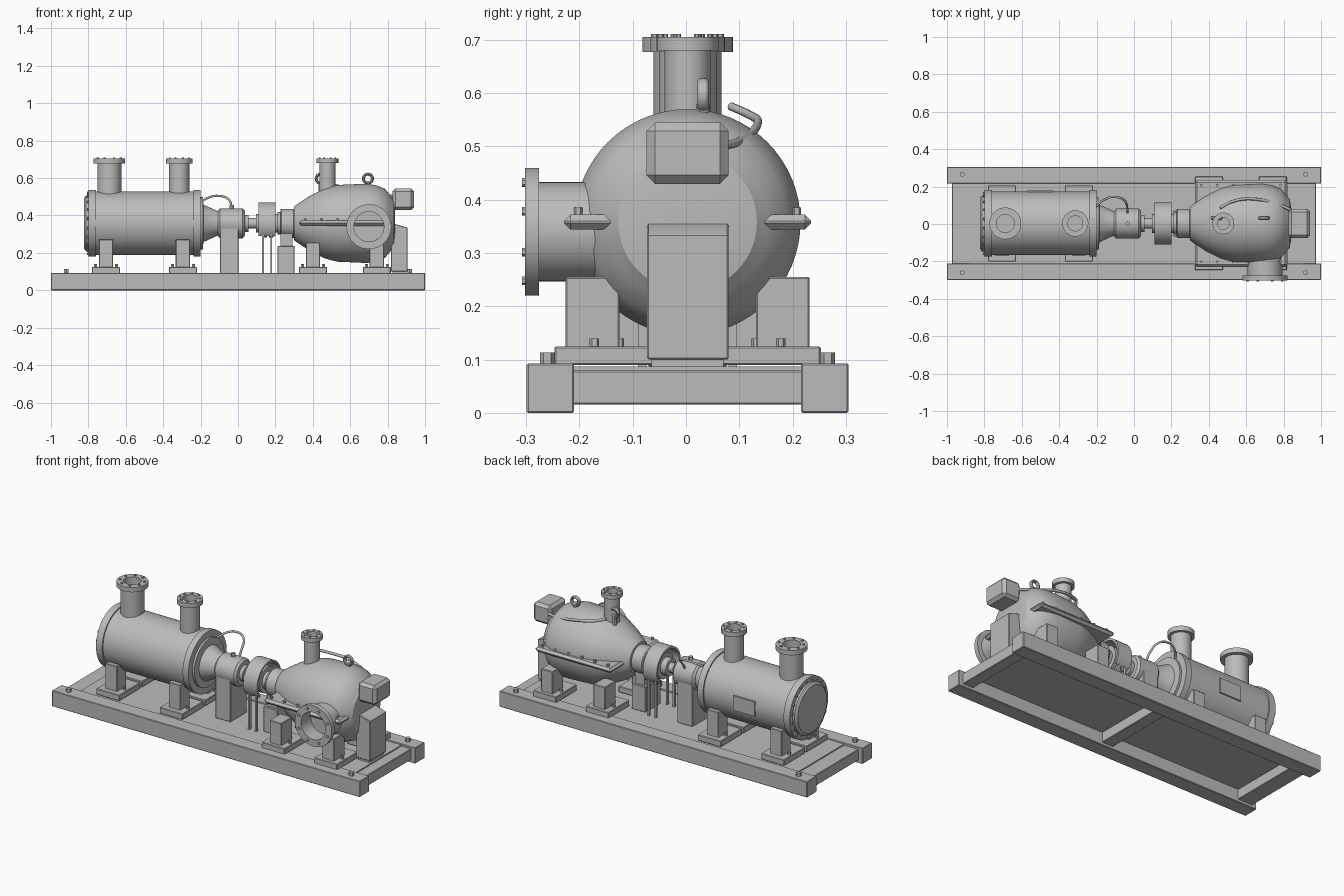
import bpy, bmesh
from math import sin, cos, pi, radians
from mathutils import Vector

cube = bpy.data.objects.get("Cube")
if cube:
    bpy.data.objects.remove(cube, do_unlink=True)

grey = bpy.data.materials.new("machine grey")
grey.use_nodes = True
grey.diffuse_color = (0.5, 0.5, 0.5, 1)
grey.node_tree.nodes["Principled BSDF"].inputs["Base Color"].default_value = (0.5, 0.5, 0.5, 1)

YC, AXIS_Z = 0.003, 0.358      # centre line of the machine
X, Y, Z = Vector((1, 0, 0)), Vector((0, 1, 0)), Vector((0, 0, 1))
made = []


def finish(name, bm):
    bmesh.ops.recalc_face_normals(bm, faces=bm.faces)
    mesh = bpy.data.meshes.new(name)
    bm.to_mesh(mesh)
    bm.free()
    mesh.materials.append(grey)
    obj = bpy.data.objects.new(name, mesh)
    bpy.context.collection.objects.link(obj)
    made.append(obj)
    return obj


def box(name, x, y, z, bevel=0.003):
    bm = bmesh.new()
    bmesh.ops.create_cube(bm, size=1)
    for v in bm.verts:
        v.co = [lo + (c + 0.5) * (hi - lo) for c, (lo, hi) in zip(v.co, (x, y, z))]
    if bevel:
        bmesh.ops.bevel(bm, geom=bm.edges[:], offset=bevel, segments=1, affect='EDGES')
    return finish(name, bm)


def lathe(name, profile, axis, origin, n=48, arc=(0, 360)):
    """Turn (radius, distance) points about an axis; a partial arc gets end caps."""
    bm = bmesh.new()
    rot = axis.to_track_quat('Z', 'Y')
    full = arc[1] - arc[0] == 360
    rings = []
    for i in range(n if full else n + 1):
        a = radians(arc[0] + (arc[1] - arc[0]) * i / n)
        rings.append([bm.verts.new(rot @ Vector((r * cos(a), r * sin(a), d)) + Vector(origin))
                      for r, d in profile])
    pairs = list(zip(rings, rings[1:] + rings[:1])) if full else list(zip(rings, rings[1:]))
    k = len(profile)
    for a, b in pairs:
        for j in range(k - 1 if full else k):
            m = (j + 1) % k
            bm.faces.new((a[j], a[m], b[m], b[j]))
    if not full:
        bm.faces.new(rings[0])
        bm.faces.new(rings[-1])
    bmesh.ops.remove_doubles(bm, verts=bm.verts, dist=1e-5)
    return finish(name, bm)


def rod(name, r, length, axis, origin, n=32, c=0.0):
    """Solid cylinder with optional chamfered ends."""
    return lathe(name, [(0, 0), (r - c, 0), (r, c), (r, length - c), (r - c, length), (0, length)],
                 axis, origin, n)


def bolts(name, points, axis, r=0.008, h=0.008):
    bm = bmesh.new()
    rot = axis.to_track_quat('Z', 'Y')
    for p in points:
        new = bmesh.ops.create_cone(bm, cap_ends=True, segments=6, radius1=r, radius2=r, depth=h)
        for v in new["verts"]:
            v.co = rot @ (v.co + Vector((0, 0, h / 2))) + Vector(p)
    finish(name, bm)


def ring_points(centre, axis, radius, count):
    rot = axis.to_track_quat('Z', 'Y')
    return [Vector(centre) + rot @ Vector((radius * cos(a), radius * sin(a), 0))
            for a in [2 * pi * (i + 0.5) / count for i in range(count)]]


def nozzle(name, origin, axis, length, r, flange_r, thick, bore, depth, bolt_r):
    """Open flanged pipe stub; origin is the buried end."""
    lathe(name, [(r, 0), (r, length - thick), (flange_r, length - thick), (flange_r, length),
                 (bore, length), (bore, length - depth), (0, length - depth)], axis, origin)
    tip = Vector(origin) + axis * length
    bolts(name + "_bolts", ring_points(tip, axis, (flange_r + bore) / 2, 8), axis, bolt_r, 0.006)


def tube(name, pts, r):
    curve = bpy.data.curves.new(name, 'CURVE')
    curve.dimensions = '3D'
    curve.bevel_depth, curve.bevel_resolution, curve.use_fill_caps = r, 2, True
    sp = curve.splines.new('BEZIER')
    sp.bezier_points.add(len(pts) - 1)
    for b, p in zip(sp.bezier_points, pts):
        b.co = p
        b.handle_left_type = b.handle_right_type = 'AUTO'
    curve.materials.append(grey)
    bpy.context.collection.objects.link(bpy.data.objects.new(name, curve))


# Skid frame
for side, s in (("right", -1), ("left", 1)):
    y = sorted((YC + s * 0.213, YC + s * 0.302))
    box(f"{side}_rail", (-1, 1), y, (0, 0.093))
    bolts(f"{side}_rail_bolts", [(s2 * 0.918, YC + s * 0.263, 0.093) for s2 in (-1, 1)], Z, 0.014, 0.02)
for name, x in (("rear", (-0.973, -0.877)), ("middle", (-0.037, 0.037)), ("front", (0.904, 0.973))):
    box(f"{name}_cross_member", x, (-0.22, 0.22), (0.016, 0.08))
box("deck_plate", (-0.88, 0.91), (-0.22, 0.22), (0.074, 0.087), 0)

# Foot pedestals under both machines
for unit, xs, inner, outer, top, edge in (
        ("tank", (-0.706, -0.295), 0.085, 0.172, 0.272, 0.203),
        ("pump", (0.401, 0.742), 0.128, 0.229, 0.255, 0.25)):
    for i, x in enumerate(xs):
        for s in (-1, 1):
            py = sorted((YC + s * (edge - 0.195), YC + s * edge))
            box(f"{unit}_foot_plate", (x - 0.075, x + 0.075), py, (0.09, 0.125))
            box(f"{unit}_foot_post", (x - 0.038, x + 0.038),
                sorted((YC + s * inner, YC + s * outer)), (0.12, top))
            bolts(f"{unit}_foot_bolts", [(x + d, YC + s * (edge - 0.075), 0.125) for d in (-0.056, 0.056)],
                  Z, 0.009, 0.015)

# Horizontal tank with end flanges
lathe("tank_shell", [(0, -0.823), (0.135, -0.823), (0.15, -0.812), (0.15, -0.8), (0.178, -0.8),
                     (0.178, -0.76), (0.17, -0.76), (0.17, -0.237), (0.178, -0.237), (0.178, -0.2),
                     (0.14, -0.2), (0.14, -0.188), (0.1, -0.185), (0.066, -0.11), (0.066, -0.09),
                     (0, -0.09)], X, (0, YC, AXIS_Z), 64)
bolts("tank_end_bolts", ring_points((-0.8, YC, AXIS_Z), -X, 0.164, 20), -X, 0.007, 0.008)
nozzle("tank_inlet", (-0.688, YC, 0.49), Z, 0.215, 0.064, 0.085, 0.028, 0.048, 0.12, 0.007)
nozzle("tank_outlet", (-0.314, YC, 0.49), Z, 0.215, 0.054, 0.07, 0.028, 0.04, 0.12, 0.006)
box("tank_name_plate", (-0.57, -0.43), (YC + 0.168, YC + 0.177), (0.315, 0.4), 0)

# Bearing housing and shaft
rod("bearing_housing", 0.08, 0.145, X, (-0.108, YC, AXIS_Z), 40, 0.012)
box("bearing_pedestal", (-0.097, 0.002), (YC - 0.075, YC + 0.075), (0.087, AXIS_Z))
rod("bearing_cap", 0.012, 0.03, Z, (-0.033, YC, 0.427), 12)
rod("drive_shaft", 0.028, 0.27, X, (0.03, YC, AXIS_Z))
rod("shaft_collar", 0.045, 0.02, X, (0.037, YC, AXIS_Z))

# Coupling with arched guard on thin legs
for i, (x, r, w) in enumerate(((0.095, 0.05, 0.035), (0.13, 0.075, 0.025), (0.165, 0.075, 0.025),
                               (0.19, 0.05, 0.03))):
    rod(f"coupling_disc_{i}", r, w, X, (x, YC, AXIS_Z), 32)
lathe("coupling_guard", [(0.112, 0), (0.112, 0.09), (0.1, 0.09), (0.1, 0)], X,
      (0.11, YC, AXIS_Z), 32, (-38, 218))
for x in (0.133, 0.178):
    for s in (-1, 1):
        box("guard_leg", (x - 0.005, x + 0.005), (YC + s * 0.085 - 0.008, YC + s * 0.085 + 0.008),
            (0.085, 0.31), 0)
rod("pump_seal_ring", 0.06, 0.02, X, (0.212, YC, AXIS_Z))
rod("pump_bearing", 0.078, 0.075, X, (0.228, YC, AXIS_Z), 40, 0.005)
box("pump_bearing_post", (0.212, 0.303), (YC - 0.07, YC + 0.07), (0.087, 0.237))
box("pump_bearing_neck", (0.228, 0.292), (YC - 0.055, YC + 0.055), (0.23, AXIS_Z), 0)

# Pump casing with split flange
lathe("pump_casing", [(0, 0.3), (0.09, 0.3), (0.105, 0.32), (0.148, 0.385), (0.188, 0.465), (0.205, 0.53),
                      (0.212, 0.69), (0.203, 0.74), (0.185, 0.785), (0.15, 0.815), (0.13, 0.833),
                      (0.082, 0.84), (0, 0.84)], X, (0, YC, AXIS_Z), 64)
split = box("casing_split_flange", (0.325, 0.82), (YC - 0.232, YC + 0.232), (0.344, 0.372), 0.012)
bolts("split_flange_bolts", [(0.36 + 0.085 * i, YC + s * 0.205, 0.37)
                             for i in range(6) for s in (-1, 1)], Z, 0.008, 0.015)
nozzle("pump_suction", (0.7, -0.13, 0.34), -Y, 0.172, 0.093, 0.12, 0.026, 0.08, 0.09, 0.008)
nozzle("pump_discharge", (0.478, YC, 0.5), Z, 0.205, 0.043, 0.058, 0.025, 0.032, 0.1, 0.005)

# Lifting eyes
for x in (0.442, 0.695):
    ring = [(0.024 + 0.008 * cos(a), 0.011 * sin(a)) for a in [2 * pi * i / 10 for i in range(11)]]
    lathe("lifting_eye", ring, Y, (x, 0.032, 0.597), 24)
    rod("lifting_eye_stem", 0.012, 0.055, Z, (x, 0.032, 0.525), 12)

# Control box, end post and thin lines
box("control_box", (0.825, 0.942), (-0.074, 0.08), (0.43, 0.545), 0.016)
post = box("end_post", (0.818, 0.907), (-0.073, 0.08), (0.1, 0.36))
for v in post.data.vertices:
    if v.co.z > 0.3 and v.co.x > 0.86:
        v.co.z -= 0.024
box("end_post_foot", (0.825, 0.9), (-0.065, 0.07), (0.085, 0.102), 0)
tube("pump_line", [(0.85, 0.07, 0.5), (0.78, 0.1, 0.51), (0.62, 0.135, 0.545), (0.52, 0.118, 0.56),
                   (0.46, 0.085, 0.575)], 0.008)
tube("seal_line", [(-0.205, 0.09, 0.465), (-0.16, 0.13, 0.495), (-0.11, 0.145, 0.505),
                   (-0.055, 0.13, 0.49), (-0.035, 0.08, 0.44), (-0.035, 0.06, 0.41)], 0.006)

bpy.ops.object.select_all(action='DESELECT')
for o in made:
    o.select_set(True)
bpy.context.view_layer.objects.active = made[0]
bpy.ops.object.shade_smooth_by_angle(angle=radians(30))
